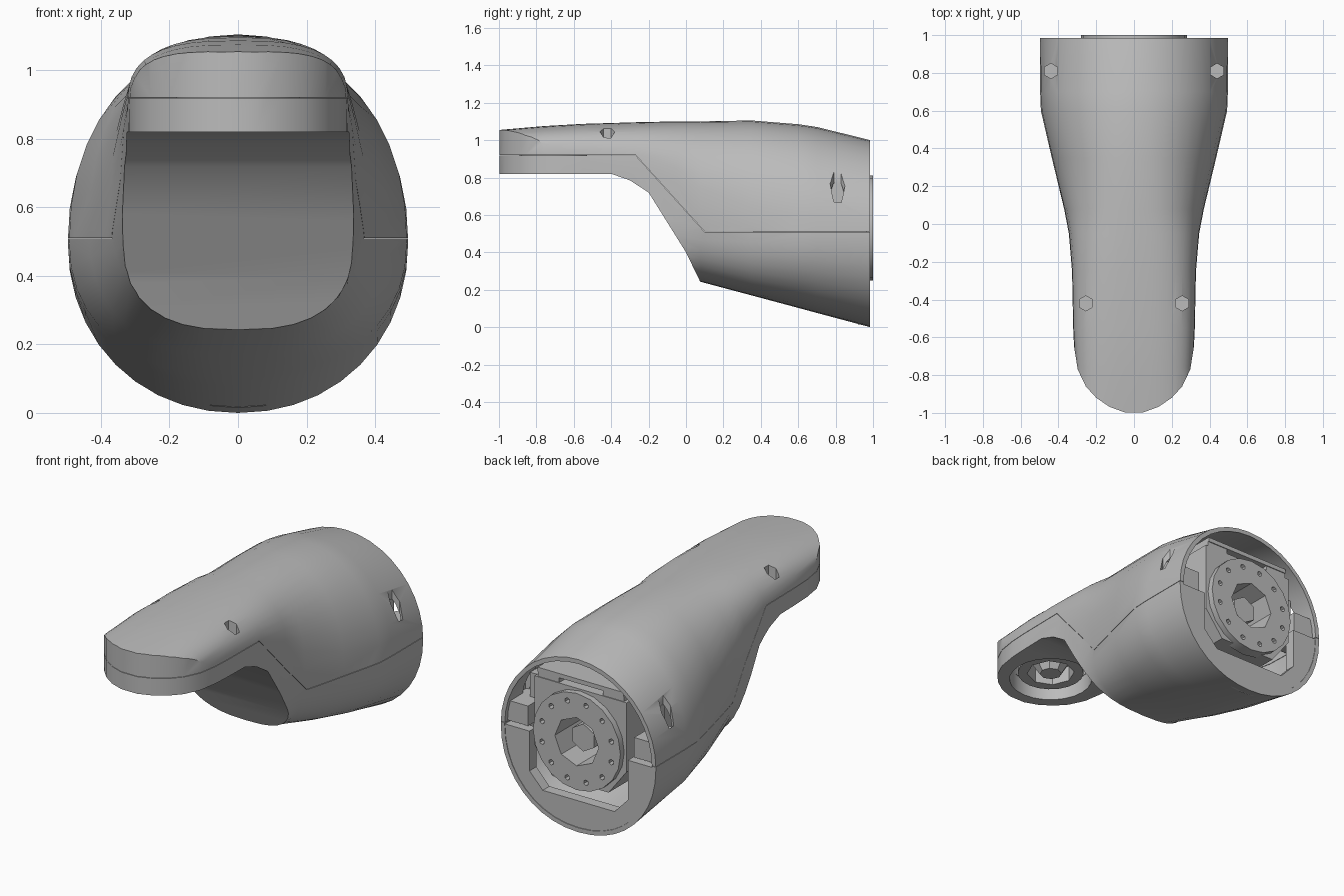
import bpy, bmesh, math
from mathutils import Matrix

old = bpy.data.objects.get("Cube")
if old:
    bpy.data.objects.remove(old, do_unlink=True)

grey = bpy.data.materials.new("mid grey")
grey.use_nodes = True
COLOUR = (0.5, 0.5, 0.5, 1)
grey.diffuse_color = COLOUR
grey.node_tree.nodes["Principled BSDF"].inputs["Base Color"].default_value = COLOUR


def finish(bm, name):
    bmesh.ops.recalc_face_normals(bm, faces=bm.faces)
    me = bpy.data.meshes.new(name)
    bm.to_mesh(me)
    bm.free()
    me.materials.append(grey)
    ob = bpy.data.objects.new(name, me)
    bpy.context.collection.objects.link(ob)
    return ob


def box(name, x, y, z):
    bm = bmesh.new()
    size = [b - a for a, b in (x, y, z)]
    mid = [(a + b) / 2 for a, b in (x, y, z)]
    bmesh.ops.create_cube(bm, size=1, matrix=Matrix.Translation(mid) @ Matrix.Diagonal((*size, 1)))
    return finish(bm, name)


def cylinder(name, centre, r, depth, sides, axis="Z", r2=None):
    bm = bmesh.new()
    turn = Matrix.Rotation(-math.pi / 2, 4, "X") if axis == "Y" else Matrix()
    bmesh.ops.create_cone(bm, cap_ends=True, segments=sides, radius1=r,
                          radius2=r if r2 is None else r2, depth=depth,
                          matrix=Matrix.Translation(centre) @ turn)
    return finish(bm, name)


def prism(name, points, axis, start, end):
    """Extrude a 2D outline along an axis; points hold the other two coordinates in order."""
    bm = bmesh.new()
    k = "XYZ".index(axis)
    face = bm.faces.new([bm.verts.new((*p[:k], start, *p[k:])) for p in points])
    out = bmesh.ops.extrude_face_region(bm, geom=[face])
    move = [0, 0, 0]
    move[k] = end - start
    bmesh.ops.translate(bm, vec=move, verts=[v for v in out["geom"] if isinstance(v, bmesh.types.BMVert)])
    return finish(bm, name)


def mirrored(points):
    return points + [(-x, v) for x, v in reversed(points)]


def cut(ob, *cutters):
    for c in cutters:
        c.hide_render = True
        m = ob.modifiers.new("cut", "BOOLEAN")
        m.operation, m.solver, m.object = "DIFFERENCE", "EXACT", c
    bpy.context.view_layer.update()
    me = bpy.data.meshes.new_from_object(ob.evaluated_get(bpy.context.evaluated_depsgraph_get()))
    ob.modifiers.clear()
    ob.data = me
    for c in cutters:
        bpy.data.objects.remove(c, do_unlink=True)


# Arm cross-sections: y, half width, widest height, top, bottom, upper and lower squareness
SECTIONS = [
    (-1.05, .31, .9, 1.05, .5, 3, 6), (-.76, .312, .9, 1.075, .45, 2.9, 6),
    (-.55, .322, .9, 1.087, .4, 2.8, 6), (-.25, .328, .86, 1.096, .3, 2.75, 5),
    (-.05, .345, .77, 1.1, .27, 2.7, 4), (.08, .37, .64, 1.1, .242, 2.5, 2.8),
    (.35, .435, .54, 1.105, .17, 2.25, 2.5), (.6, .493, .5, 1.085, .103, 2.15, 2.2),
    (.7, .497, .5, 1.07, .076, 2.1, 2.15), (.985, .497, .5, 1.0, 0, 2, 2.1),
]


def ring(section, inset=0, sides=40):
    y, w, mid, top, bottom, up, low = section
    for i in range(sides):
        a = math.tau * i / sides
        c, s = math.cos(a), math.sin(a)
        n = up if s >= 0 else low
        height = (top - mid if s >= 0 else mid - bottom) - inset
        yield (math.copysign(abs(c) ** (2 / n), c) * (w - inset), y,
               mid + math.copysign(abs(s) ** (2 / n), s) * height)


def loft(name, sections, inset=0):
    bm = bmesh.new()
    rings = [[bm.verts.new(p) for p in ring(s, inset)] for s in sections]
    for a, b in zip(rings, rings[1:]):
        for i in range(len(a)):
            j = (i + 1) % len(a)
            bm.faces.new((a[i], a[j], b[j], b[i]))
    bm.faces.new(rings[0])
    bm.faces.new(rings[-1])
    return finish(bm, name)


# Outer shell, trimmed below and round the tip, then hollowed from the back and under the nose
shell = loft("arm_shell", SECTIONS)
trim = prism("trim", [(-1.3, .82), (-.4, .82), (-.3, .785), (-.2, .72), (0, .4),
                      (.075, .245), (.075, -.5), (-1.3, -.5)], "X", -1, 1)
tip = prism("tip_trim", mirrored([(.6, -1.3), (.6, -.6), (.325, -.6), (.298, -.77), (.255, -.86),
                                  (.2, -.92), (.13, -.968), (.05, -.997)]), "Z", 0, 2)
cavity = loft("cavity", SECTIONS[6:] + [(1.1, *SECTIONS[-1][1:])], .025)
nose_hole = cylinder("nose_hole", (0, -.71, .85), .225, .25, 24)
cut(shell, trim, tip, cavity, nose_hole)

# Fine seam between the upper and lower covers, and the vertical screw pockets
G = .0012
path = [(-1.2, .92), (-.27, .92), (.1, .51), (1.2, .51)]
seam = prism("seam", [(y, z - G) for y, z in path] + [(y, z + G) for y, z in reversed(path)], "X", -1, 1)
pockets = []
for side in (-1, 1):
    for x, y, floor in ((.255, -.42, .97), (.44, .81, .63)):
        pockets.append(cylinder("pocket", (side * x, y, floor + .3), .04, .6, 6))
cut(shell, seam, *pockets)

# Lower rim plate with a chamfered U opening
arc = [(.485 * math.cos(a), .5 + .485 * math.sin(a)) for a in
       (math.pi + math.pi * i / 20 for i in range(21))]
rim = prism("rear_rim_plate", arc + mirrored([(.315, .5), (.315, .27), (.23, .18)]), "Y", .92, .982)

# Screw bosses beside the pockets
for side, label in ((-1, "right"), (1, "left")):
    box(label + "_boss_wall", sorted((side * .345, side * .4)), (.765, .855), (.515, .77))
    box(label + "_screw_boss", sorted((side * .34, side * .47)), (.74, .96), (.515, .63))

# Rear joint motor: housing, bracket and output flange
AXIS = .53
housing = prism("motor_housing", mirrored([(.295, .82), (.295, .42), (.18, .27)]), "Y", .36, .965)
box("bracket_bar", (-.275, .275), (.5, .965), (.85, .875))
for side, label in ((-1, "right"), (1, "left")):
    box(label + "_bracket_post", sorted((side * .14, side * .275)), (.5, .96), (.815, .855))
flange = cylinder("output_flange", (0, .965, AXIS), .28, .07, 20, "Y")
bores = [cylinder("bore", (0, .95, AXIS), .14, .3, 8, "Y")]
for i in range(12):
    a = math.tau * (i + .5) / 12
    bores.append(cylinder("bolt_hole", (.23 * math.cos(a), 1, AXIS + .23 * math.sin(a)), .016, .06, 6, "Y"))
cut(flange, *bores)
cut(housing, cylinder("bore", (0, .9, AXIS), .14, .3, 8, "Y"))
cylinder("centre_hub", (0, .84, AXIS), .08, .2, 6, "Y")

# Nose joint motor under the tip
nose_ring = cylinder("nose_flange", (0, -.71, .92), .18, .12, 20)
cut(nose_ring, cylinder("bore", (0, -.71, .87), .13, .16, 8))
cylinder("nose_hub", (0, -.71, .905), .06, .1, 8, r2=.125)

# Smooth the curved parts, keeping hard edges
for ob in bpy.context.selected_objects:
    ob.select_set(False)
for ob in (shell, rim, flange, nose_ring):
    ob.select_set(True)
bpy.context.view_layer.objects.active = shell
bpy.ops.object.shade_smooth_by_angle(angle=math.radians(35))
